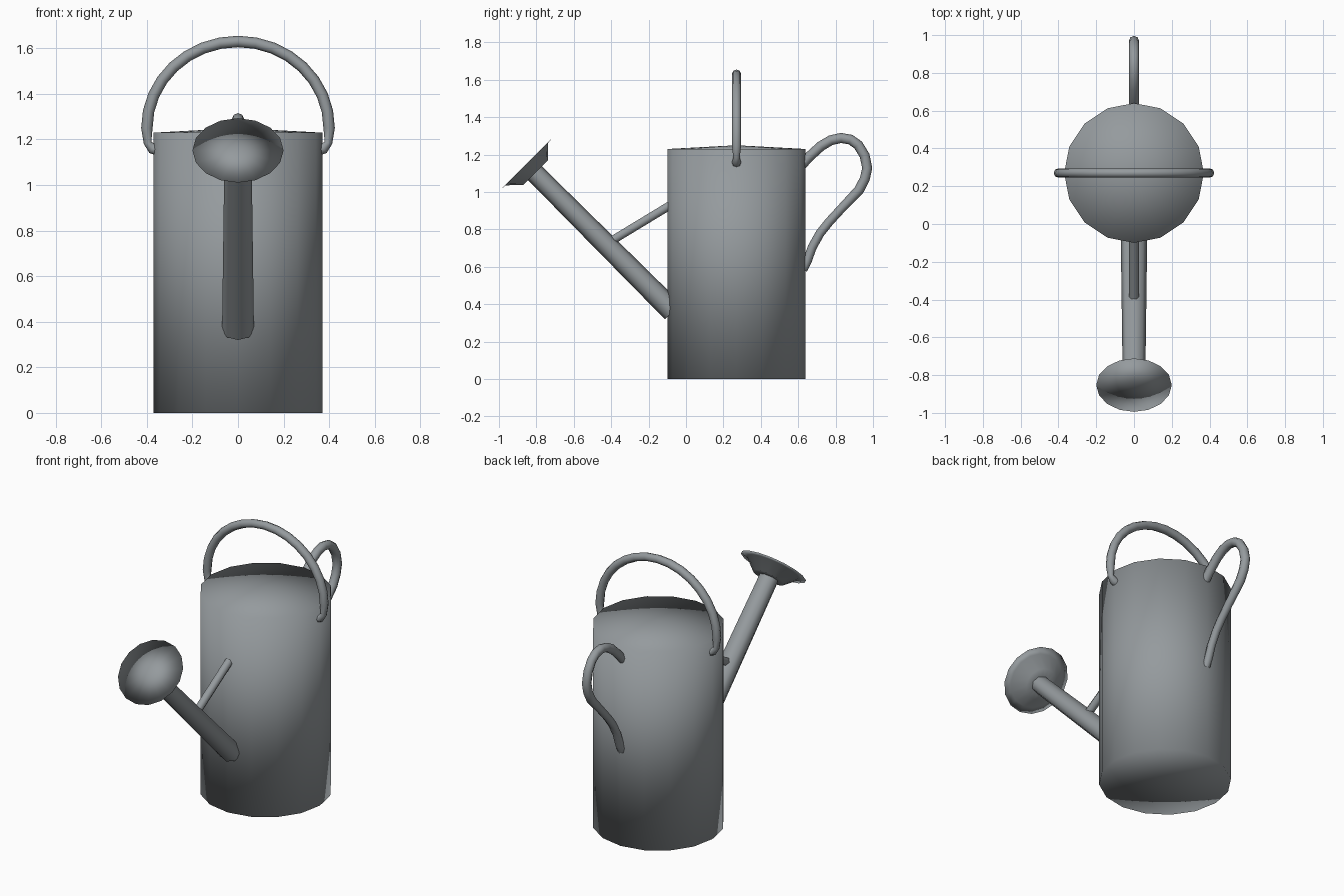
import bpy, bmesh, math
from mathutils import Vector

if "Cube" in bpy.data.objects:
    bpy.data.objects.remove(bpy.data.objects["Cube"])

metal = bpy.data.materials.new("grey_metal")
metal.diffuse_color = (0.30, 0.325, 0.34, 1)
metal.use_nodes = True
metal.node_tree.nodes["Principled BSDF"].inputs["Base Color"].default_value = metal.diffuse_color
X, Y, Z = Vector((1, 0, 0)), Vector((0, 1, 0)), Vector((0, 0, 1))


def loft(name, path, radii, sides, side_axis, tangent=None, squash=1.0):
    """Sweep a polygon along a planar path; side_axis is the plane's normal."""
    bm = bmesh.new()
    path = [Vector(p) for p in path]
    rings = []
    for i, (p, r) in enumerate(zip(path, radii)):
        t = tangent or (path[min(i + 1, len(path) - 1)] - path[max(i - 1, 0)])
        n = t.normalized().cross(side_axis)
        ring = []
        for k in range(sides):
            a = 2 * math.pi * k / sides
            ring.append(bm.verts.new(p + side_axis * (r * math.cos(a)) + n * (r * squash * math.sin(a))))
        rings.append(ring)
    for a, b in zip(rings, rings[1:]):
        for k in range(sides):
            j = (k + 1) % sides
            bm.faces.new((a[k], a[j], b[j], b[k]))
    # zero-radius rings collapse into fan centres
    bmesh.ops.remove_doubles(bm, verts=bm.verts, dist=1e-5)
    bmesh.ops.recalc_face_normals(bm, faces=bm.faces)
    for f in bm.faces:
        f.smooth = True
    me = bpy.data.meshes.new(name)
    bm.to_mesh(me)
    bm.free()
    me.materials.append(metal)
    ob = bpy.data.objects.new(name, me)
    bpy.context.collection.objects.link(ob)
    return ob


# Closed can body with a very shallow conical top
cy = 0.27
loft("body", [(0, cy, 0), (0, cy, 0), (0, cy, 1.23), (0, cy, 1.25)],
     [0, 0.37, 0.37, 0], 16, X, tangent=Z)

# Spout, tapered and rising at 45 degrees
d = Vector((0, -1, 1)).normalized()
loft("spout", [(0, -0.07, 0.363), (0, -0.81, 1.103)], [0.07, 0.06], 8, X, squash=0.87)

# Sprinkler rose: flat disc with a flared back
c = Vector((0, -0.853, 1.152))
prof = [(0, 0), (0, 0.2), (-0.004, 0.16), (-0.068, 0.095), (-0.068, 0.045)]
loft("rose", [c + d * a for a, r in prof], [r for a, r in prof], 16, X, tangent=d)

# Brace between spout and body
loft("spout_brace", [(0, -0.40, 0.738), (0, -0.08, 0.932)], [0.026, 0.026], 6, X)

# Rear handle
pts = [(0.615, 1.14), (0.655, 1.185), (0.722, 1.246), (0.775, 1.277), (0.829, 1.289),
       (0.88, 1.28), (0.92, 1.252), (0.955, 1.195), (0.969, 1.128), (0.956, 1.07),
       (0.925, 1.01), (0.824, 0.904), (0.765, 0.84), (0.717, 0.78), (0.675, 0.705),
       (0.648, 0.63), (0.625, 0.585)]
loft("rear_handle", [(0, y, z) for y, z in pts],
     [0.027 if z > 1 else 0.024 for y, z in pts], 8, X)

# Top carrying handle: half ellipse with pinched ends turned into the body
tip = [(0.355, 1.155, 0.025), (0.375, 1.16, 0.024), (0.397, 1.185, 0.017)]
arc = [(0.4 * math.cos(math.pi * i / 16), 1.25 + 0.38 * math.sin(math.pi * i / 16), 0.025)
       for i in range(17)]
full = tip + arc + [(-x, z, r) for x, z, r in reversed(tip)]
loft("top_handle", [(x, cy, z) for x, z, r in full], [r for x, z, r in full], 8, Y)
